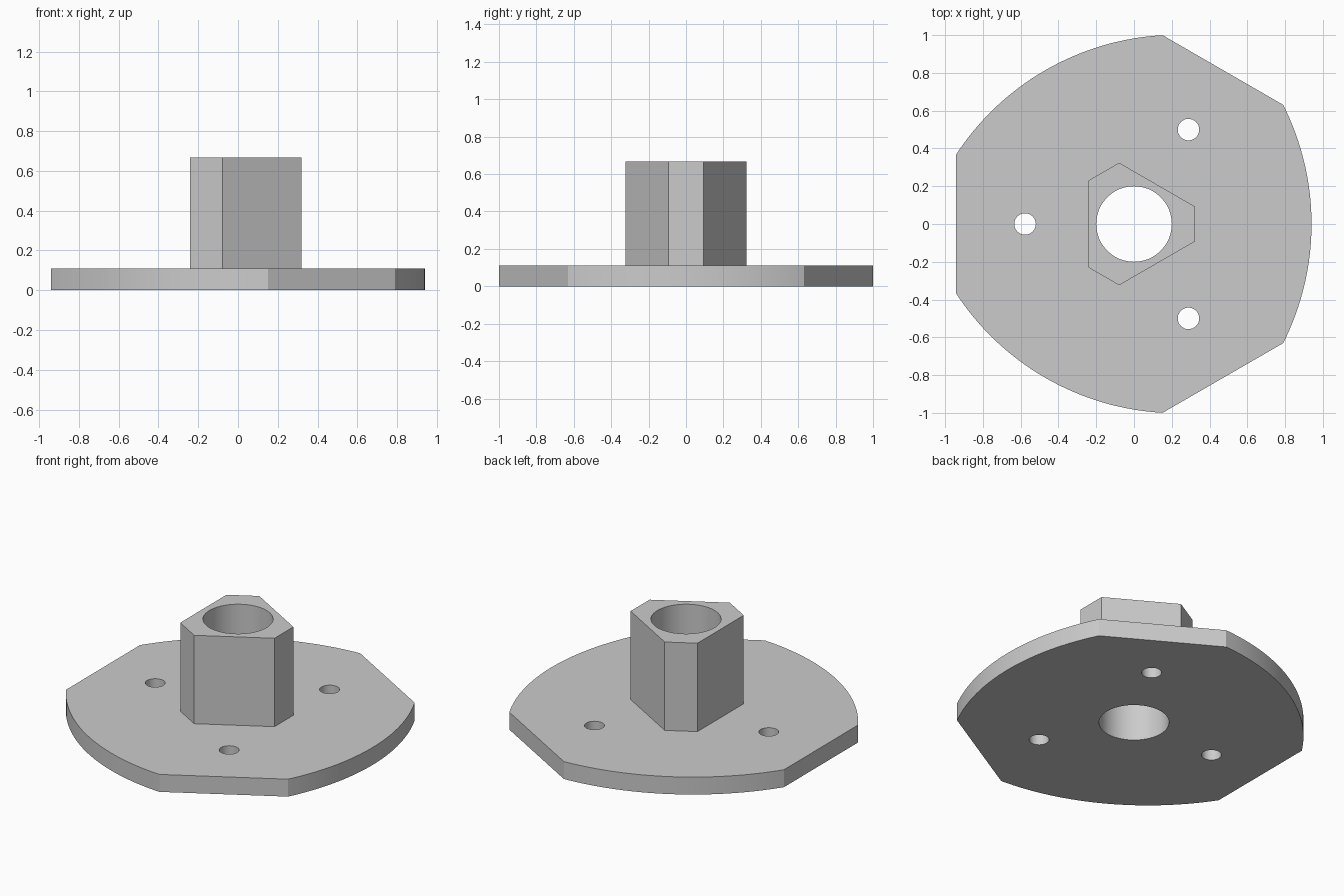
import bpy
import bmesh
from math import sin, cos, pi, radians, atan2, hypot

cube = bpy.data.objects.get("Cube")
if cube:
    bpy.data.objects.remove(cube, do_unlink=True)

PLATE_TOP = 0.11
BOSS_TOP = 0.667

grey = bpy.data.materials.new("light grey")
grey.use_nodes = True
colour = (0.6, 0.6, 0.6, 1)
grey.diffuse_color = colour
grey.node_tree.nodes["Principled BSDF"].inputs["Base Color"].default_value = colour


def polar(radius, angle):
    return radius * cos(angle), radius * sin(angle)


def circle(radius, centre=(0, 0), count=48):
    return [(centre[0] + radius * cos(2 * pi * i / count),
             centre[1] + radius * sin(2 * pi * i / count)) for i in range(count)]


def threefold(points):
    """Repeat a run of points three times around the axis."""
    return [polar(hypot(x, y), atan2(y, x) + turn * 2 * pi / 3)
            for turn in range(3) for x, y in points]


def prism(name, loops, bottom, top):
    """Upright solid whose first loop is the outline and the rest are holes."""
    bm = bmesh.new()
    caps = [[], []]
    for loop in loops:
        low = [bm.verts.new((x, y, bottom)) for x, y in loop]
        high = [bm.verts.new((x, y, top)) for x, y in loop]
        for i in range(len(loop)):
            j = (i + 1) % len(loop)
            bm.faces.new((low[i], low[j], high[j], high[i]))
            caps[0].append(bm.edges.get((low[i], low[j])))
            caps[1].append(bm.edges.get((high[i], high[j])))
    for edges in caps:
        bmesh.ops.triangle_fill(bm, edges=edges, use_beauty=True, normal=(0, 0, 1))
    bmesh.ops.recalc_face_normals(bm, faces=bm.faces)
    mesh = bpy.data.meshes.new(name)
    bm.to_mesh(mesh)
    bm.free()
    mesh.materials.append(grey)
    obj = bpy.data.objects.new(name, mesh)
    bpy.context.collection.objects.link(obj)
    bpy.ops.object.select_all(action='DESELECT')
    obj.select_set(True)
    bpy.context.view_layer.objects.active = obj
    bpy.ops.object.shade_smooth_by_angle(angle=radians(20))
    return obj


# Flange outline: three shallow arcs joined by three straight flats
ARC_RADIUS, ARC_OFFSET, STEPS = 1.4, -0.46, 32
half = atan2(0.632, 0.792 - ARC_OFFSET)
arc = []
for i in range(STEPS + 1):
    x, y = polar(ARC_RADIUS, half * (2 * i / STEPS - 1))
    arc.append((x + ARC_OFFSET, y))

# Central bore and three bolt holes
bore = circle(0.2, count=64)
bolt_holes = [circle(0.057, polar(0.577, radians(a)), 32) for a in (60, 180, 300)]
prism("flange_plate", [threefold(arc), bore] + bolt_holes, 0, PLATE_TOP)

# Six-sided boss with alternating long and short sides
corners = [(0.32, -0.094), (0.32, 0.094)]
prism("hub_boss", [threefold(corners), bore], PLATE_TOP, BOSS_TOP)
